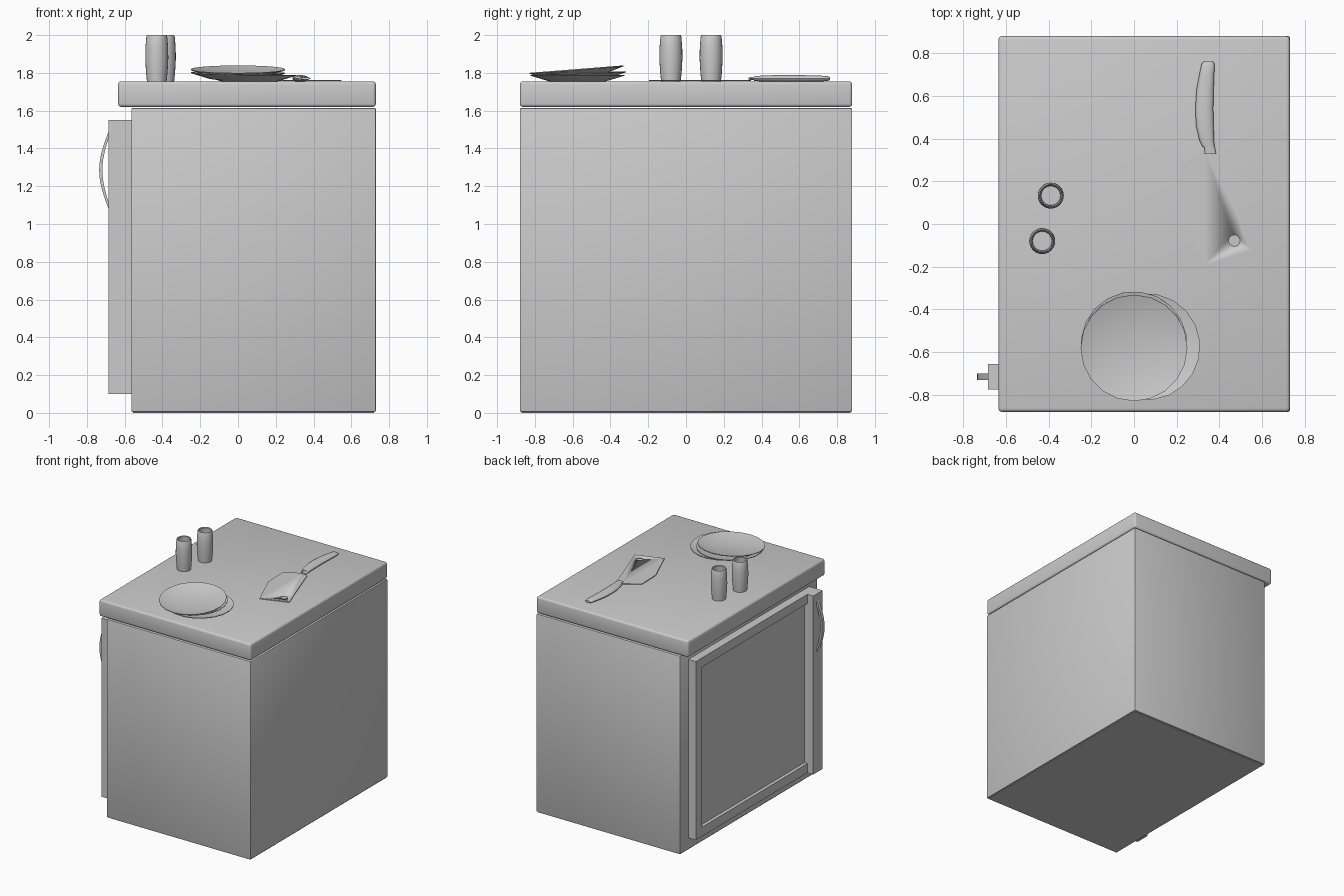
import bpy, bmesh, math
from mathutils import Vector

if "Cube" in bpy.data.objects:
    bpy.data.objects.remove(bpy.data.objects["Cube"])


def finish(name, bm, angle=35):
    bmesh.ops.recalc_face_normals(bm, faces=bm.faces)
    me = bpy.data.meshes.new(name)
    bm.to_mesh(me)
    bm.free()
    ob = bpy.data.objects.new(name, me)
    bpy.context.collection.objects.link(ob)
    bpy.ops.object.select_all(action='DESELECT')
    ob.select_set(True)
    bpy.context.view_layer.objects.active = ob
    bpy.ops.object.shade_smooth_by_angle(angle=math.radians(angle))
    return ob


def box(name, x, y, z, bevel=0.0, segments=2):
    bm = bmesh.new()
    bmesh.ops.create_cube(bm, size=1)
    for v in bm.verts:
        v.co = Vector([(a + b) / 2 + c * (b - a) for c, (a, b) in zip(v.co, (x, y, z))])
    if bevel:
        bmesh.ops.bevel(bm, geom=bm.edges[:], offset=bevel, segments=segments,
                        profile=0.5, affect='EDGES')
    return finish(name, bm)


def prism(name, points, direction):
    bm = bmesh.new()
    face = bm.faces.new([bm.verts.new(p) for p in points])
    new = bmesh.ops.extrude_face_region(bm, geom=[face], use_keep_orig=True)
    bmesh.ops.translate(bm, vec=direction,
                        verts=[g for g in new['geom'] if isinstance(g, bmesh.types.BMVert)])
    return finish(name, bm)


def loft(name, rings, angle=40):
    bm = bmesh.new()
    loops = [[bm.verts.new(p) for p in ring] for ring in rings]
    n = len(loops[0])
    for a, b in zip(loops, loops[1:]):
        for i in range(n):
            j = (i + 1) % n
            bm.faces.new((a[i], a[j], b[j], b[i]))
    bm.faces.new(loops[0])
    bm.faces.new(loops[-1])
    return finish(name, bm, angle)


def lathe(name, profile, sides, location, rotation=(0, 0, 0)):
    turn = [2 * math.pi * i / sides for i in range(sides)]
    ob = loft(name, [[(r * math.cos(t), r * math.sin(t), z) for t in turn] for r, z in profile])
    ob.location, ob.rotation_euler = location, rotation
    return ob


# Cabinet and worktop
TOP = 1.755
box("cabinet_body", (-0.565, 0.73), (-0.88, 0.88), (0.005, 1.615), 0.008)
box("cabinet_base", (-0.555, 0.72), (-0.87, 0.87), (0, 0.01))
box("worktop", (-0.635, 0.73), (-0.88, 0.88), (1.62, TOP), 0.016, 3)

# Framed door on the left side, with a proud handle stile
box("door_panel", (-0.605, -0.56), (-0.66, 0.71), (0.17, 1.48))
box("door_far_stile", (-0.632, -0.56), (0.70, 0.777), (0.10, 1.55))
for name, z in (("door_bottom_rail", (0.10, 0.175)), ("door_top_rail", (1.475, 1.55))):
    box(name, (-0.632, -0.56), (-0.655, 0.70), z)
box("door_handle_stile", (-0.685, -0.56), (-0.775, -0.655), (0.10, 1.55))

# Bowed door handle
arc = [i / 12 for i in range(13)]
outer = [(-0.685 - 0.05 * math.sin(math.pi * t), -0.73, 1.08 + 0.41 * t) for t in arc]
inner = [(-0.680 - 0.038 * math.sin(math.pi * t), -0.73, 1.10 + 0.37 * t) for t in reversed(arc)]
prism("door_handle", outer + inner, (0, 0.03, 0))

# Two barrel-shaped tumblers
glass = [(0.052, 0), (0.057, 0.05), (0.061, 0.12), (0.060, 0.18), (0.055, 0.238), (0.052, 0.245),
         (0.047, 0.24), (0.052, 0.18), (0.053, 0.12), (0.049, 0.05), (0.045, 0.012)]
for i, (x, y) in enumerate(((-0.39, 0.133), (-0.43, -0.08))):
    lathe(f"tumbler_{i + 1}", glass, 24, (x, y, TOP))

# Untidy stack of plates
plate = [(0.15, 0), (0.25, 0.03), (0.25, 0.035), (0.15, 0.008)]
for i, (x, y, z, tilt, spin) in enumerate(((0.06, -0.575, TOP, 0, 0.1),
                                           (0.0, -0.565, TOP + 0.012, 1.5, 0.2),
                                           (0.0, -0.578, TOP + 0.03, 4.5, 0))):
    lathe(f"plate_{i + 1}", plate, 20, (x, y, z), (math.radians(tilt), 0, spin))

# Cleaver blade with a hanging hole
outline = [(0.33, -0.195), (0.547, -0.12), (0.50, 0.01), (0.39, 0.33), (0.33, 0.345),
           (0.21, 0.27), (0.215, 0.08), (0.27, -0.05)]
blade = prism("cleaver_blade", [(x, y, TOP + 0.001) for x, y in outline], (0, 0, 0.006))
cutter = lathe("hole_cutter", [(0.027, -0.05), (0.027, 0.05)], 20, (0.47, -0.078, TOP))
cutter.hide_render = True
mod = blade.modifiers.new("hole", 'BOOLEAN')
mod.operation, mod.object, mod.solver = 'DIFFERENCE', cutter, 'EXACT'
bpy.context.view_layer.objects.active = blade
bpy.ops.object.modifier_apply(modifier=mod.name)
bpy.data.objects.remove(cutter)

# Cleaver collar and curved grip: (y, centre x, half width, half height)
def grip(name, stations):
    turn = [2 * math.pi * i / 14 for i in range(14)]
    loft(name, [[(x + w * math.cos(t), y, TOP + 0.015 + h * math.sin(t)) for t in turn]
                for y, x, w, h in stations], 50)


grip("cleaver_collar", [(0.33, 0.358, 0.027, 0.006), (0.375, 0.352, 0.023, 0.010)])
grip("cleaver_grip", [(0.36, 0.350, 0.028, 0.012), (0.39, 0.341, 0.034, 0.015),
                      (0.46, 0.332, 0.041, 0.018), (0.54, 0.329, 0.042, 0.019),
                      (0.63, 0.333, 0.040, 0.018), (0.71, 0.342, 0.034, 0.016),
                      (0.75, 0.347, 0.030, 0.013), (0.762, 0.348, 0.022, 0.008)])
